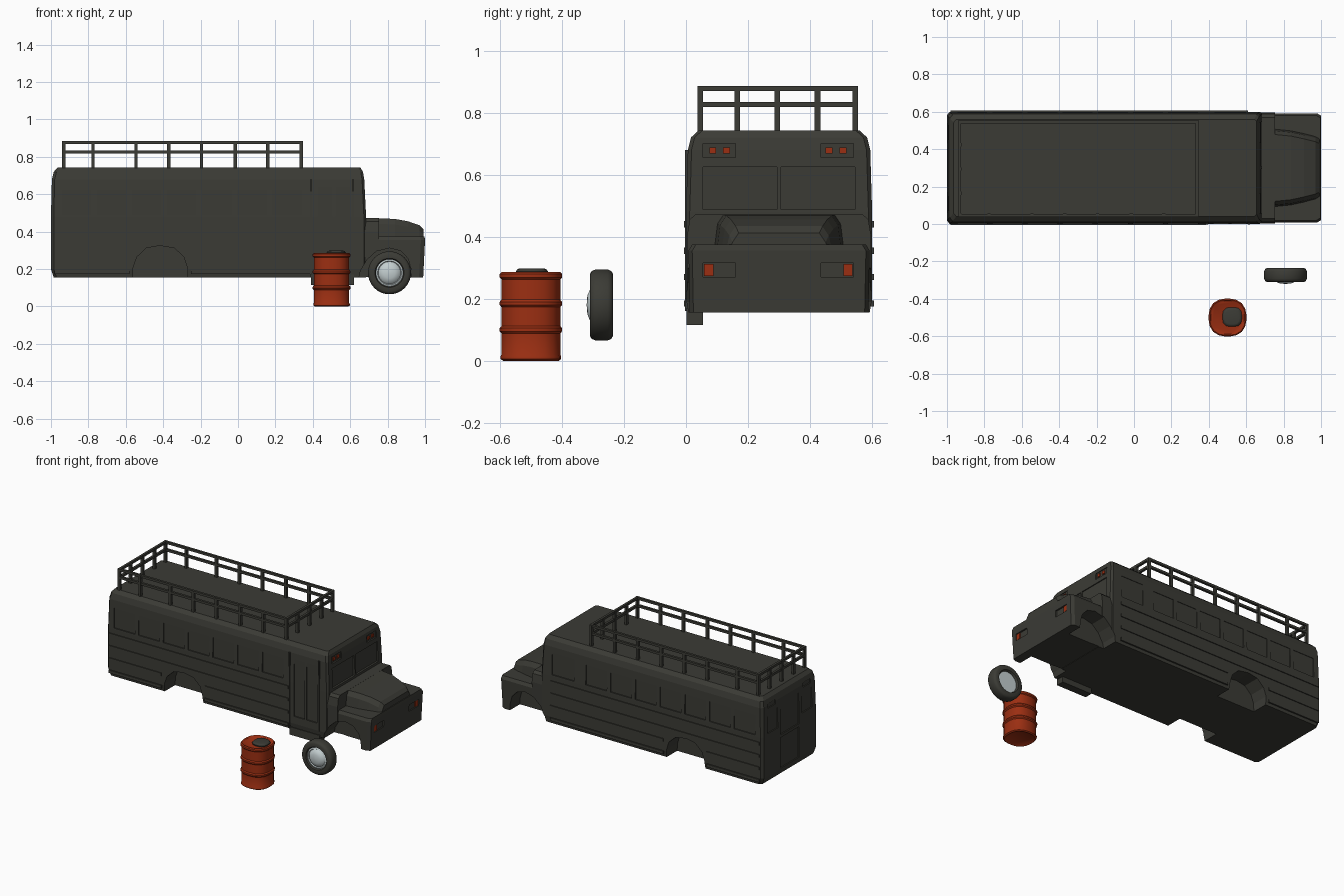
import bpy, bmesh, math
from mathutils import Vector

if "Cube" in bpy.data.objects:
    bpy.data.objects.remove(bpy.data.objects["Cube"])


def material(name, rgb):
    m = bpy.data.materials.new(name)
    m.diffuse_color = (*rgb, 1)
    m.use_nodes = True
    m.node_tree.nodes["Principled BSDF"].inputs["Base Color"].default_value = m.diffuse_color
    return m


DARK = material("dark olive grey", (0.044, 0.044, 0.036))
ORANGE = material("rust orange", (0.33, 0.028, 0.006))
METAL = material("pale metal", (0.55, 0.62, 0.63))


def finish(name, bm, mat, smooth=None):
    bmesh.ops.recalc_face_normals(bm, faces=bm.faces[:])
    me = bpy.data.meshes.new(name)
    bm.to_mesh(me)
    bm.free()
    me.materials.append(mat)
    ob = bpy.data.objects.new(name, me)
    bpy.context.collection.objects.link(ob)
    bpy.ops.object.select_all(action='DESELECT')
    bpy.context.view_layer.objects.active = ob
    ob.select_set(True)
    if smooth:
        bpy.ops.object.shade_smooth_by_angle(angle=math.radians(smooth))
    return ob


def boxes(name, spans, mat=DARK):
    """One object from boxes given as (x0, x1, y0, y1, z0, z1)."""
    bm = bmesh.new()
    for x0, x1, y0, y1, z0, z1 in spans:
        vs = bmesh.ops.create_cube(bm, size=1)['verts']
        for v in vs:
            v.co = Vector((x0 + (v.co.x + .5) * (x1 - x0),
                           y0 + (v.co.y + .5) * (y1 - y0),
                           z0 + (v.co.z + .5) * (z1 - z0)))
    return finish(name, bm, mat)


def loft(name, half_rings, mat=DARK):
    """Skin half sections (bottom to roof edge), mirrored about y = 0.3."""
    bm = bmesh.new()
    rings = []
    for h in half_rings:
        full = h + [(x, .6 - y, z) for x, y, z in reversed(h)]
        rings.append([bm.verts.new(p) for p in full])
    n = len(rings[0])
    for a, b in zip(rings, rings[1:]):
        for i in range(n):
            j = (i + 1) % n
            bm.faces.new((a[i], a[j], b[j], b[i]))
    for r in (rings[0], rings[-1]):
        for i in range(n // 2 - 1):
            bm.faces.new((r[i], r[i + 1], r[n - 2 - i], r[n - 1 - i]))
    return finish(name, bm, mat)


def prism(name, xz, spans):
    """Extrude an x-z outline along y, once per (y0, y1) span."""
    bm = bmesh.new()
    for y0, y1 in spans:
        f = bm.faces.new([bm.verts.new((x, y0, z)) for x, z in xz])
        g = bmesh.ops.extrude_face_region(bm, geom=[f])['geom']
        for v in g:
            if isinstance(v, bmesh.types.BMVert):
                v.co.y = y1
    return finish(name, bm, DARK)


def cut(targets, cutter):
    cutter.hide_render = True
    for t in targets:
        m = t.modifiers.new("cut", 'BOOLEAN')
        m.object, m.operation, m.solver = cutter, 'DIFFERENCE', 'EXACT'
        bpy.context.view_layer.objects.active = t
        bpy.ops.object.modifier_apply(modifier=m.name)
    bpy.data.objects.remove(cutter)


def lathe(name, prof, place, mat, n=24, closed=False, power=2.0, smooth=40):
    """Spin (radius, height) points; power above 2 squares the circle."""
    bm = bmesh.new()
    rings = []
    for r, h in prof:
        ring = []
        for i in range(n):
            a = 2 * math.pi * (i + .5) / n
            c, s = math.cos(a), math.sin(a)
            k = r / (abs(c) ** power + abs(s) ** power) ** (1 / power)
            ring.append(bm.verts.new(place(k * c, k * s, h)))
        rings.append(ring)
    pairs = list(zip(rings, rings[1:])) + ([(rings[-1], rings[0])] if closed else [])
    for a, b in pairs:
        for i in range(n):
            j = (i + 1) % n
            bm.faces.new((a[i], a[j], b[j], b[i]))
    if not closed:
        bm.faces.new(rings[0])
        bm.faces.new(rings[-1])
    return finish(name, bm, mat, smooth)


# --- Bus cabin: rounded roof edges, chamfered rear, raked windscreen
sec = [(.008, .155, -.985, .685), (0, .2, -1, .685), (0, .48, -1, .685),
       (.006, .68, -.995, .675), (.016, .72, -.985, .668), (.04, .742, -.965, .655)]
cabin = loft("cabin", [
    [(b, y + .018, z) for y, z, b, f in sec],
    [(b + .015, y, z) for y, z, b, f in sec],
    [(f - .012, y, z) for y, z, b, f in sec],
    [(f, y + .012, z) for y, z, b, f in sec]])

# --- Nose: cowl, fenders and tapering hood
cowl = loft("cowl", [[(x, .006, .157), (x, .003, .40), (x, .012, .455), (x, .03, .472)]
                     for x in (.67, .755)])
fsec = [(.012, .155, .988), (.008, .355, .998), (.02, .375, .995)]
fenders = loft("fenders", [
    [(.74, y, z) for y, z, f in fsec],
    [(f - .02, y, z) for y, z, f in fsec],
    [(f + .002, y + .012, z) for y, z, f in fsec]])
loft("hood", [
    [(x, y - .01, .36), (x, y, zt - .03), (x, y + .02, zt)]
    for x, y, zt in ((.74, .10, .472), (.84, .11, .468), (.91, .125, .455),
                     (.97, .14, .434), (.992, .15, .412))])

# --- Wheel wells
WELLS = [(-.05, .12), (.48, .65)]
cut([cabin], prism("rear_well_cutter", [
    (-.565, .1), (-.56, .21), (-.54, .265), (-.49, .312), (-.42, .325),
    (-.34, .312), (-.29, .265), (-.272, .21), (-.265, .1)], WELLS))
cut([cabin, cowl, fenders], prism("front_well_cutter", [
    (.635, .1), (.655, .19), (.69, .25), (.74, .295), (.81, .312),
    (.87, .297), (.91, .255), (.925, .2), (.93, .1)], WELLS))

# --- Recessed windows, entry door, rear door, lamp housings
D = .008
cuts = []
for i in range(7):
    x = -.945 + .188 * i
    for y0, y1 in ((-.05, D), (.6 - D, .65)):
        cuts.append((x, x + .16, y0, y1, .49, .625))
cuts += [(.425, .505, -.05, D, .25, .64), (.52, .60, -.05, D, .25, .64),
         (.43, .60, .6 - D, .65, .49, .64)]
for y0, y1 in ((.055, .293), (.307, .545)):          # split windscreen
    cuts.append((.671, .75, y0, y1, .488, .625))
for y0, y1 in ((.055, .16), (.435, .54)):            # upper lamps
    cuts.append((.666, .75, y0, y1, .655, .70))
cuts += [(-1.1, -.992, .06, .17, .49, .63), (-1.1, -.992, .43, .54, .49, .63),
         (-1.1, -.992, .20, .40, .43, .64), (-1.1, -.992, .20, .40, .20, .41),
         (-1.1, -.988, .07, .15, .66, .69), (-1.1, -.988, .45, .53, .66, .69)]
cut([cabin], boxes("recess_cutter", cuts))
cut([fenders], boxes("headlight_cutter", [
    (.987, 1.1, y, y + .105, .27, .315) for y in (.055, .435)]))

# --- Orange lamps
boxes("headlights", [(.98, .994, y, y + .03, .273, .312) for y in (.058, .507)], ORANGE)
boxes("roof_lamps", [(.66, .672, y, y + .022, .668, .688)
                     for y in (.075, .12, .45, .495)], ORANGE)

# --- Side rub rails, broken around the rear wells
ribs = []
for y0, y1, end in ((-.006, .01, .385), (.59, .606, .61)):
    for z in (.44, .355):
        ribs.append((-.98, end, y0, y1, z - .01, z + .01))
    for z in (.27, .185):
        ribs += [(-.98, -.58, y0, y1, z - .01, z + .01),
                 (-.25, end, y0, y1, z - .01, z + .01)]
boxes("rub_rails", ribs)
boxes("door_frame", [(.385, .395, -.004, .01, .16, .68), (.61, .62, -.004, .01, .2, .68)])
boxes("entry_step", [(.39, .62, .001, .055, .116, .17)])

# --- Roof rack
XS = (-.932, -.775, -.545, -.37, -.195, -.015, .16, .338)
YS = (.046, .165, .294, .424, .545)
t = .009
posts = [(x - t, x + t, y - t, y + t, .735, .88) for x in XS for y in (YS[0], YS[-1])]
posts += [(x - t, x + t, y - t, y + t, .735, .88) for y in YS[1:-1] for x in (XS[0], XS[-1])]
boxes("rack_posts", posts)
rails = []
for z in (.826, .878):
    rails += [(XS[0] - t, XS[-1] + t, y - .008, y + .008, z - .008, z + .008)
              for y in (YS[0], YS[-1])]
    rails += [(x - .008, x + .008, YS[0] - t, YS[-1] + t, z - .008, z + .008)
              for x in (XS[0], XS[-1])]
boxes("rack_rails", rails)

# --- Oil drum with rolled hoops and a filler cap
drum = [(.085, .004), (.09, 0), (.098, .006), (.098, .014), (.095, .02)]
for z in (.1, .185):
    drum += [(.095, z - .012), (.101, z - .005), (.101, z + .005), (.095, z + .012)]
drum += [(.095, .262), (.101, .268), (.101, .28), (.095, .286), (.088, .28)]
lathe("drum", drum, lambda a, b, h: (.5 + a, -.5 + b, h), ORANGE, 20, power=2.5)
lathe("drum_cap", [(.05, .276), (.052, .288), (.046, .296), (.038, .298)],
      lambda a, b, h: (.525 + a, -.497 + b, h), DARK, 16, power=3)


# --- Loose wheel lying beside the bus, axle along y
def axle(a, b, h):
    return (.81 + a, h, .18 + b)


lathe("tyre", [(.071, -.298), (.078, -.309), (.100, -.31), (.110, -.304), (.115, -.292),
               (.115, -.252), (.110, -.241), (.100, -.235), (.078, -.236), (.071, -.247)],
      axle, DARK, 28, closed=True)
lathe("hub", [(.073, -.25), (.073, -.3), (.064, -.304), (.06, -.298), (.05, -.310), (.03, -.318),
              (.004, -.32)], axle, METAL, 28)
